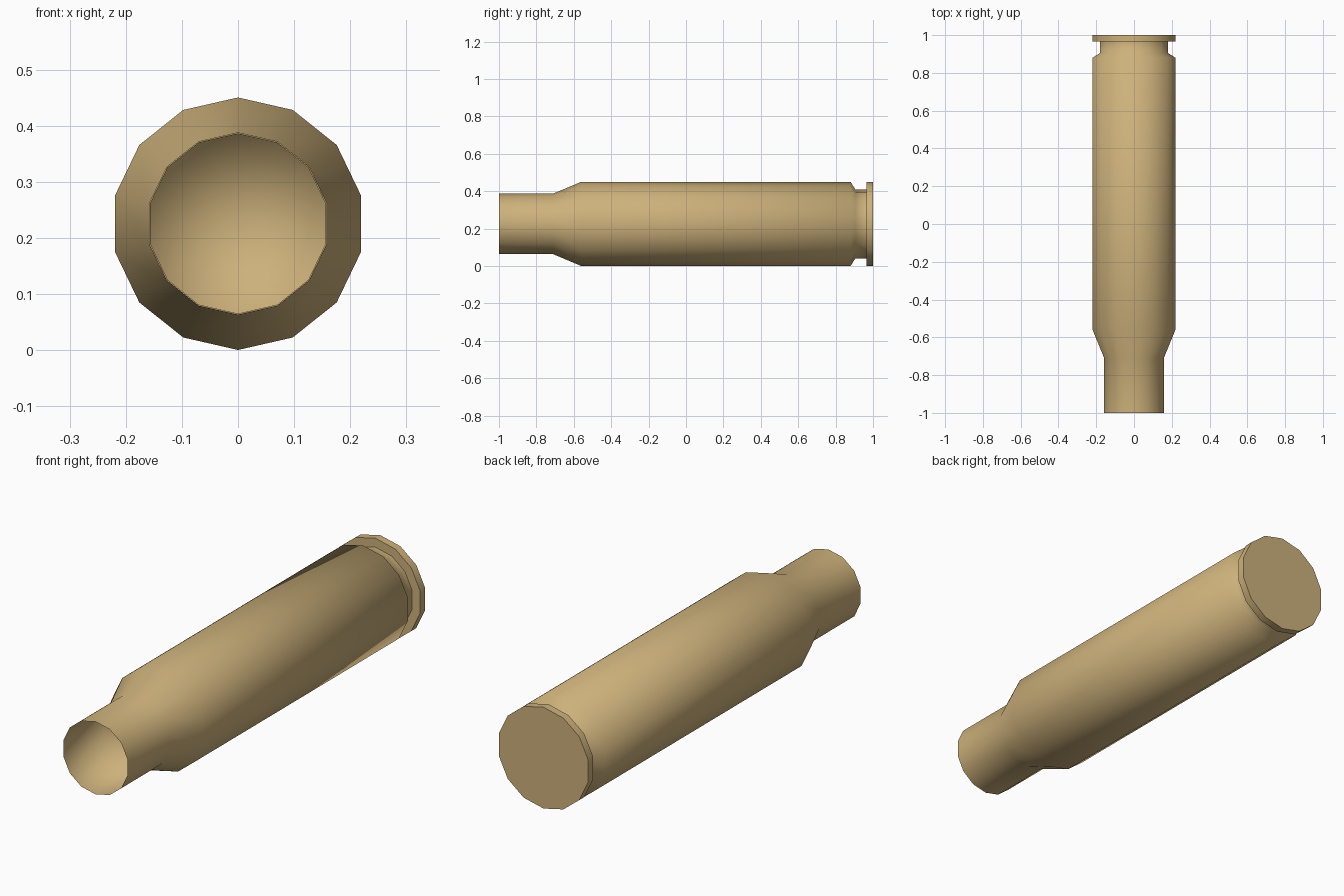
import bpy, bmesh, math

if "Cube" in bpy.data.objects:
    bpy.data.objects.remove(bpy.data.objects["Cube"])

SIDES = 14
CENTRE_Z = 0.2255

brass = bpy.data.materials.new("brass")
brass.diffuse_color = (0.61, 0.44, 0.198, 1.0)
brass.use_nodes = True
brass.node_tree.nodes["Principled BSDF"].inputs["Base Color"].default_value = brass.diffuse_color


def lathe(name, profile, cap_end=False, fan_end=False, smooth_angle=40):
    """Revolve (y, radius) points around the y axis with a vertex at the top."""
    bm = bmesh.new()
    rings = []
    for y, r in profile:
        ring = []
        for i in range(SIDES):
            a = 2 * math.pi * i / SIDES
            ring.append(bm.verts.new((r * math.sin(a), y, CENTRE_Z + r * math.cos(a))))
        rings.append(ring)
    for a, b in zip(rings, rings[1:]):
        for i in range(SIDES):
            j = (i + 1) % SIDES
            bm.faces.new((a[i], a[j], b[j], b[i]))
    if cap_end:
        bm.faces.new(rings[-1])
    if fan_end:
        hub = bm.verts.new((0, profile[-1][0], CENTRE_Z))
        for i in range(SIDES):
            bm.faces.new((rings[-1][i], rings[-1][(i + 1) % SIDES], hub))
    bmesh.ops.recalc_face_normals(bm, faces=bm.faces[:])
    mesh = bpy.data.meshes.new(name)
    bm.to_mesh(mesh)
    bm.free()
    obj = bpy.data.objects.new(name, mesh)
    bpy.context.collection.objects.link(obj)
    mesh.materials.append(brass)
    bpy.ops.object.select_all(action='DESELECT')
    obj.select_set(True)
    bpy.context.view_layer.objects.active = obj
    bpy.ops.object.shade_smooth_by_angle(angle=math.radians(smooth_angle))
    return obj


# Outer shell: neck, shoulder, long body, groove and flat rear rim
lathe("case_shell", [(-1.0, 0.162), (-0.71, 0.162), (-0.56, 0.225), (0.88, 0.225),
                     (0.905, 0.185), (0.965, 0.185), (0.965, 0.225), (1.0, 0.225)],
      cap_end=True, smooth_angle=60)

# Inside of the neck: a thin-walled cup with a softly shaded floor
cup = lathe("neck_lining", [(-1.0, 0.161), (-0.71, 0.161)], fan_end=True, smooth_angle=120)
cup.data.flip_normals()
